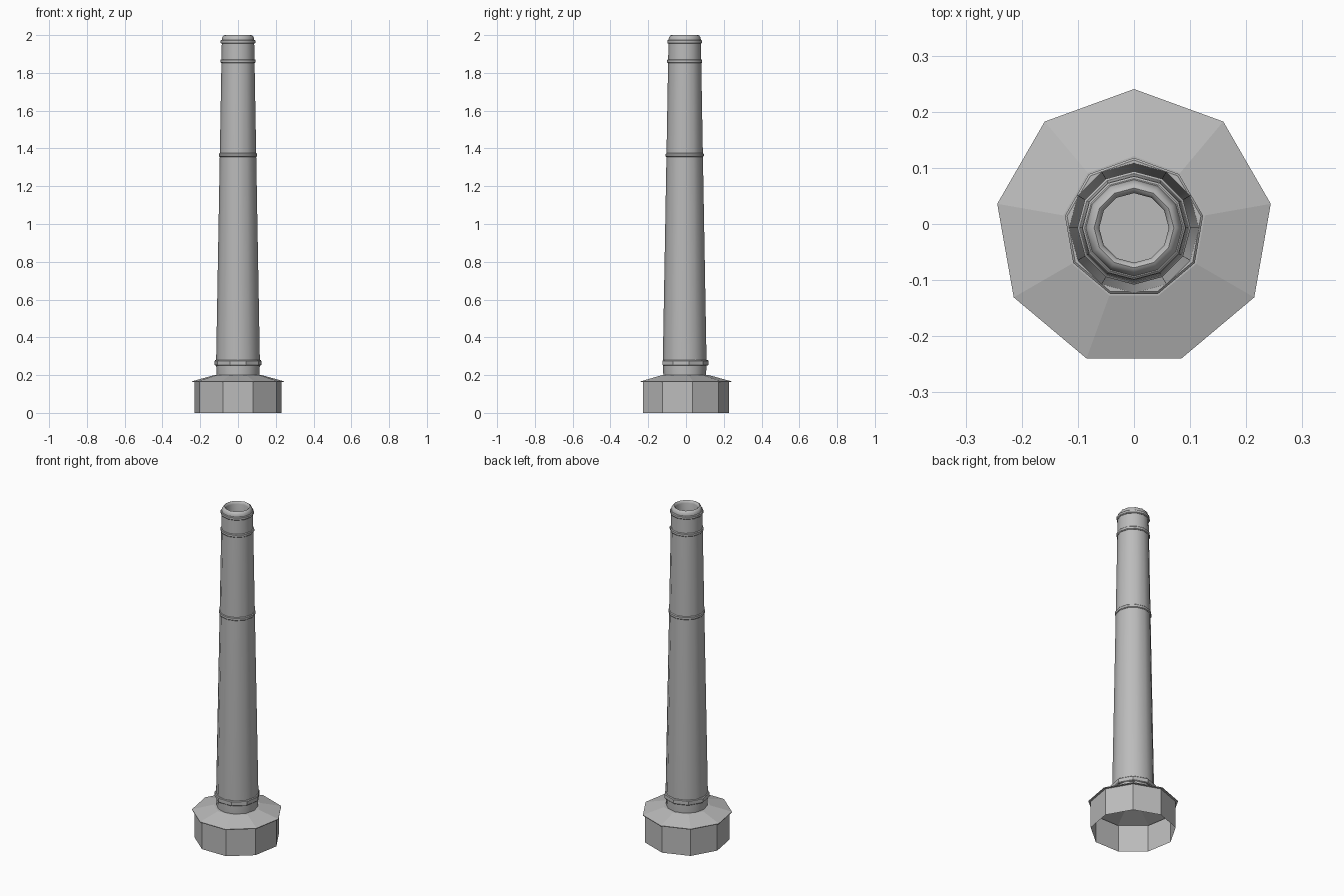
import bpy, math

cube = bpy.data.objects.get("Cube")
if cube:
    bpy.data.objects.remove(cube, do_unlink=True)

stone = bpy.data.materials.new("plain grey")
stone.use_nodes = True
GREY = (0.5, 0.5, 0.5, 1)
stone.diffuse_color = GREY
stone.node_tree.nodes["Principled BSDF"].inputs["Base Color"].default_value = GREY
CENTRE_Y = -0.007


def lathe(name, profile, sides, closed=False, cap_start=False, cap_end=False, smooth=None):
    """Sweep (radius, height) points round the upright axis, one corner facing +y."""
    verts, faces = [], []
    for r, z in profile:
        for i in range(sides):
            a = math.pi / 2 + math.tau * i / sides
            verts.append((r * math.cos(a), r * math.sin(a), z))
    n = len(profile)
    for k in range(n if closed else n - 1):
        lo, hi = k * sides, (k + 1) % n * sides
        for i in range(sides):
            j = (i + 1) % sides
            faces.append((lo + i, lo + j, hi + j, hi + i))
    if cap_start:
        faces.append(tuple(reversed(range(sides))))
    if cap_end:
        faces.append(tuple(range((n - 1) * sides, n * sides)))
    mesh = bpy.data.meshes.new(name)
    mesh.from_pydata(verts, [], faces)
    mesh.materials.append(stone)
    obj = bpy.data.objects.new(name, mesh)
    obj.location.y = CENTRE_Y
    bpy.context.collection.objects.link(obj)
    if smooth:
        bpy.ops.object.select_all(action="DESELECT")
        obj.select_set(True)
        bpy.context.view_layer.objects.active = obj
        bpy.ops.object.shade_smooth_by_angle(angle=math.radians(smooth))
    return obj


def band(name, radius, z, height, sides, inner):
    """Thin bevelled hoop round the shaft."""
    h, b = height / 2, 0.004
    lathe(name, [(inner, z - h), (radius - b, z - h), (radius, z - h + b),
                 (radius, z + h - b), (radius - b, z + h), (inner, z + h)],
          sides, closed=True, smooth=35)


# Nine-sided base, open underneath, with a sloping roof and thin eave
lathe("base_wall", [(0.235, 0), (0.235, 0.163)], 9)
lathe("base_roof", [(0.235, 0.163), (0.2475, 0.163), (0.2475, 0.167), (0.128, 0.2)],
      9, cap_end=True)

# Tapering shaft with rounded lip and a recessed flue
lathe("shaft", [(0.113, 0.2), (0.116, 0.26), (0.086, 1.95), (0.086, 1.975),
                (0.083, 1.988), (0.077, 1.997), (0.071, 2.0), (0.065, 1.996),
                (0.062, 1.985), (0.062, 1.85)],
      12, cap_end=True, smooth=50)

# Hoops up the shaft
band("foot_band", 0.125, 0.265, 0.03, 9, 0.105)
band("middle_band", 0.101, 1.365, 0.02, 12, 0.09)
band("upper_band", 0.093, 1.862, 0.02, 12, 0.08)
band("lip_band", 0.092, 1.965, 0.02, 12, 0.08)
